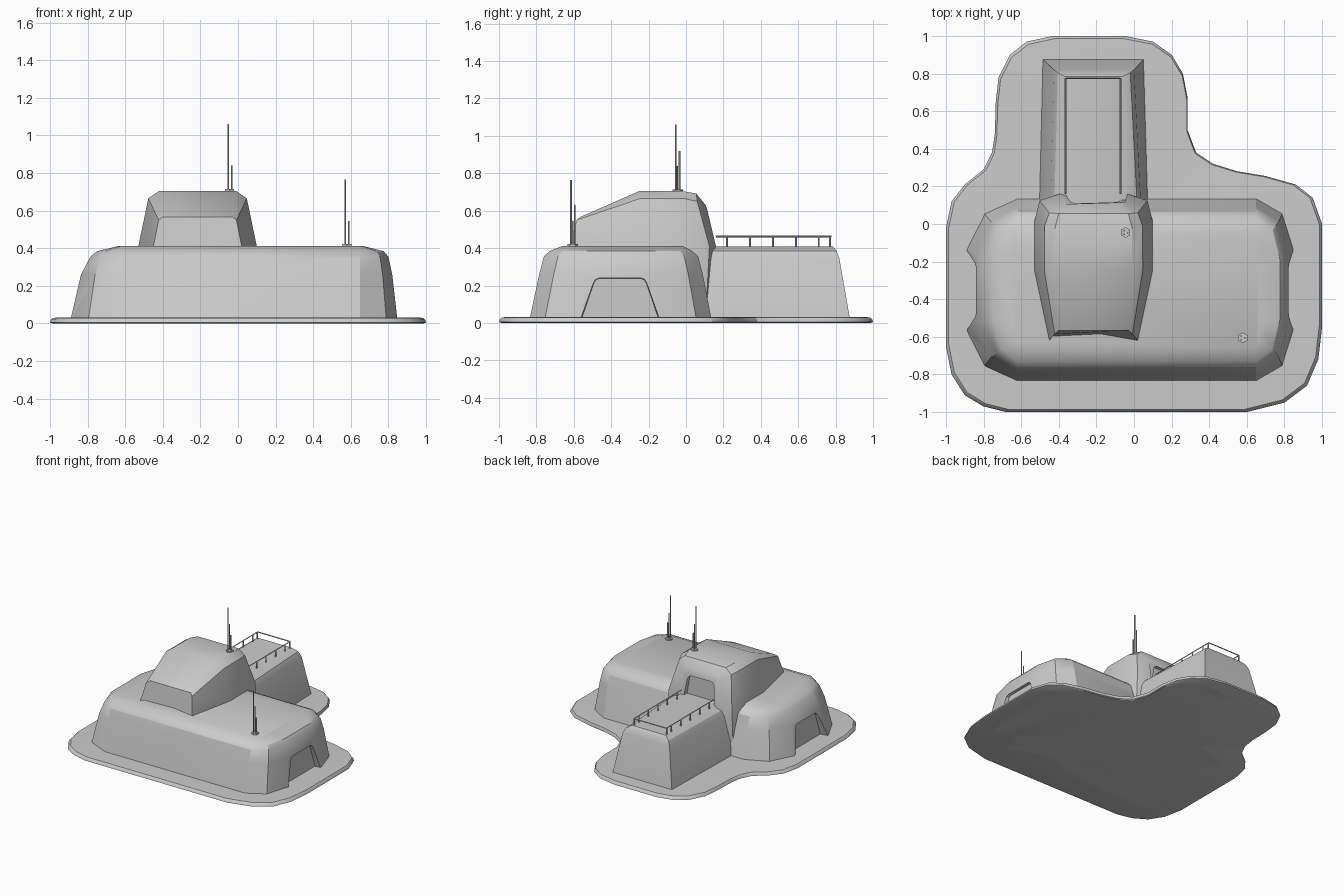
import bpy, bmesh, math
from mathutils import Vector

if "Cube" in bpy.data.objects:
    bpy.data.objects.remove(bpy.data.objects["Cube"])


def loft(name, rings, smooth=True):
    """Skin a list of equal-length closed rings and cap both ends."""
    bm = bmesh.new()
    vs = [[bm.verts.new(p) for p in r] for r in rings]
    n = len(vs[0])
    for a, b in zip(vs, vs[1:]):
        for i in range(n):
            j = (i + 1) % n
            bm.faces.new((a[i], a[j], b[j], b[i]))
    bm.faces.new(vs[0])
    bm.faces.new(vs[-1])
    bmesh.ops.recalc_face_normals(bm, faces=bm.faces)
    me = bpy.data.meshes.new(name)
    bm.to_mesh(me)
    bm.free()
    ob = bpy.data.objects.new(name, me)
    bpy.context.collection.objects.link(ob)
    if smooth:
        shade(ob)
    return ob


def select(ob):
    bpy.ops.object.select_all(action='DESELECT')
    ob.select_set(True)
    bpy.context.view_layer.objects.active = ob


def shade(ob):
    select(ob)
    bpy.ops.object.shade_smooth_by_angle(angle=math.radians(30))


def carve(ob, cutter):
    select(ob)
    m = ob.modifiers.new("recess", 'BOOLEAN')
    m.operation, m.solver, m.object = 'DIFFERENCE', 'EXACT', cutter
    bpy.ops.object.modifier_apply(modifier=m.name)
    bpy.data.objects.remove(cutter)
    shade(ob)


def rod(name, p, q, r, sides=6):
    p, q = Vector(p), Vector(q)
    bpy.ops.mesh.primitive_cylinder_add(vertices=sides, radius=r, depth=(q - p).length, location=(p + q) / 2)
    ob = bpy.context.object
    ob.name = name
    ob.rotation_euler = (q - p).to_track_quat('Z', 'Y').to_euler()
    return ob


# Ground plate: rounded T outline with a softened rim
outline = [(-.68, -1), (.6, -1), (.8, -.95), (.92, -.86), (.98, -.72), (1, -.55), (1, 0),
           (.95, .14), (.86, .21), (.7, .255), (.55, .28), (.42, .32), (.33, .38), (.285, .5),
           (.285, .67), (.26, .8), (.2, .9), (.1, .97), (-.05, 1), (-.43, 1), (-.57, .97),
           (-.66, .9), (-.72, .78), (-.735, .65), (-.74, .48), (-.755, .38), (-.8, .29),
           (-.9, .21), (-.97, .12), (-1, -.02), (-1, -.65), (-.97, -.8), (-.9, -.91), (-.8, -.97)]
loft("ground_plate", [[(x * s, y * s, z) for x, y in outline]
                      for s, z in ((.985, 0), (1, .005), (.995, .02), (.985, .03), (.96, .031))])


# Main hall: stacked twelve-sided rings, narrowing to the roof
def hall_ring(xl, xr, y0, y1, z, d):
    fl, fr = -.62, .65
    ml, mr = xl + .35 * (fl - xl), xr + .3 * (fr - xr)
    return [(x, y, z) for x, y in (
        (fl, y0), (fr, y0), (mr, y0 + .3 * d), (xr, y0 + d), (xr, y1 - d), (mr, y1 - .3 * d),
        (fr, y1), (fl, y1), (ml, y1 - .3 * d), (xl, y1 - d), (xl, y0 + d), (ml, y0 + .3 * d))]


hall = loft("main_hall", [hall_ring(-.895, .85, -.84, .14, 0, .27),
                          hall_ring(-.835, .82, -.785, .09, .26, .26),
                          hall_ring(-.785, .80, -.76, .065, .355, .25),
                          hall_ring(-.75, .775, -.73, .035, .384, .22),
                          hall_ring(-.635, .665, -.66, -.02, .412, .12)], smooth=False)

# Garage door recesses at both ends of the hall
door = [(-.57, .015), (-.5, .22), (-.49, .238), (-.47, .248),
        (-.235, .248), (-.215, .238), (-.205, .22), (-.135, .015)]
for side, depth in ((1, .80), (-1, .825)):
    carve(hall, loft("door_cutter", [
        [(side * x, -.3525 + (y + .3525) * s, .015 + (z - .015) * s) for y, z in door]
        for x, s in ((.95, 1.03), (depth, .955))], smooth=False))

# Control tower: sections running front to back
CX = -.215


def section(base, shoulder, top):
    (yb, wb), (ys, ws, zs), (yt, wt, zt) = base, shoulder, top
    half = [(wb, yb - .015 if yb > .1 else yb, .12), (wb, yb, .41), (ws, ys, zs), (wt, yt, zt)]
    return [(CX - w, y, z) for w, y, z in half] + [(CX + w, y, z) for w, y, z in reversed(half)]


tower = loft("control_tower", [
    section((-.62, .235), (-.585, .207, .55), (-.565, .185, .567)),
    section((-.245, .315), (-.245, .262, .665), (-.25, .205, .705)),
    section((.02, .313), (-.01, .26, .665), (-.02, .205, .705)),
    section((.125, .287), (.06, .235, .65), (.055, .185, .692)),
    section((.16, .18), (.115, .165, .6), (.105, .15, .63))], smooth=False)

# Rear doorway from the tower to the terrace
arch = [(-.15, .405), (-.125, .555), (-.1, .58), (.1, .58), (.125, .555), (.15, .405)]
carve(tower, loft("doorway_cutter", [[(CX + x * s, y, .405 + (z - .405) * s) for x, z in arch]
                                     for y, s in ((.25, 1.03), (.09, .95))], smooth=False))

# Rear wing: tapered block with eased roof edges
loft("rear_wing", [[(xa, .04, z), (xb, .04, z), (xe, y, z), (xd, y, z)] for xa, xb, xd, xe, y, z in (
    (-.51, .08, -.49, .055, .88, 0),
    (-.445, .04, -.425, .0, .82, .345),
    (-.425, .02, -.405, -.02, .805, .385),
    (-.375, -.04, -.37, -.06, .785, .41))])

# Terrace railing on three sides
xl, xr, yf, yb, zr = -.365, -.072, .16, .775, .463
for p, q in (((xl, yf), (xl, yb)), ((xl, yb), (xr, yb)), ((xr, yb), (xr, yf))):
    rod("rail", (*p, zr), (*q, zr), .005, 4)
for x in (xl, xr):
    for y in (.22, .343, .465, .588, .71, .77):
        rod("rail_post", (x, y, .4), (x, y, zr), .005)

# Antenna clusters: hexagonal foot with three masts
for x, y, z, heights in ((-.053, -.055, .7, (1.06, .92, .84)), (.57, -.615, .408, (.765, .63, .545))):
    rod("antenna_foot", (x + .008, y + .01, z), (x + .008, y + .01, z + .014), .028)
    for (dx, dy), h in zip(((0, 0), (0, .02), (.02, .008)), heights):
        rod("antenna_mast", (x + dx, y + dy, z), (x + dx, y + dy, h), .0045)
